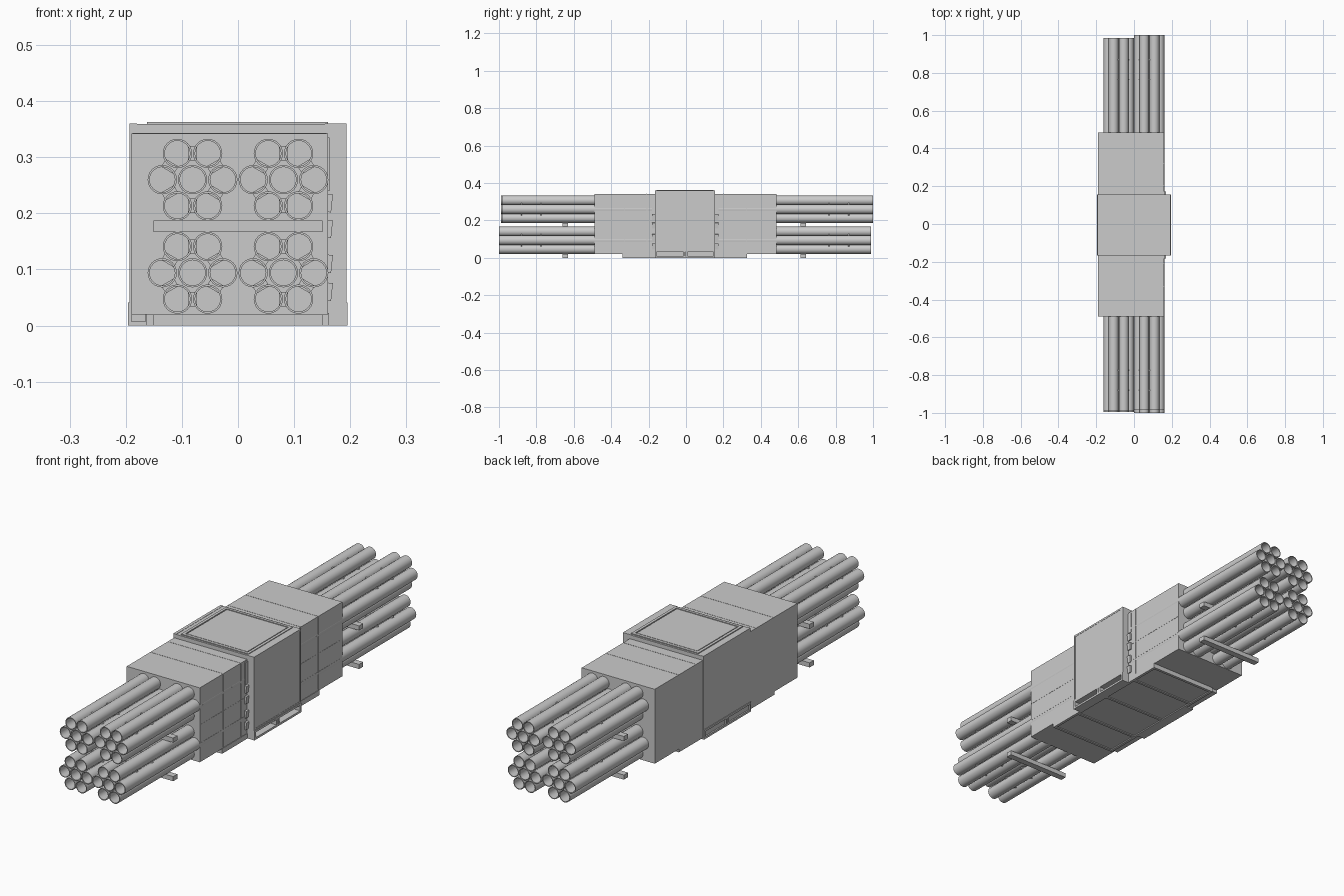
import bpy, bmesh, math
from mathutils import Matrix, Vector

if "Cube" in bpy.data.objects:
    bpy.data.objects.remove(bpy.data.objects["Cube"])


def add_box(bm, x0, x1, y0, y1, z0, z1):
    m = Matrix.Translation(((x0 + x1) / 2, (y0 + y1) / 2, (z0 + z1) / 2))
    m = m @ Matrix.Diagonal((x1 - x0, y1 - y0, z1 - z0, 1))
    bmesh.ops.create_cube(bm, size=1, matrix=m)


def finish(bm, name, smooth=False):
    bmesh.ops.recalc_face_normals(bm, faces=bm.faces)
    me = bpy.data.meshes.new(name)
    bm.to_mesh(me)
    bm.free()
    ob = bpy.data.objects.new(name, me)
    bpy.context.collection.objects.link(ob)
    if smooth:
        bpy.context.view_layer.objects.active = ob
        ob.select_set(True)
        bpy.ops.object.shade_smooth_by_angle(angle=math.radians(40))
        ob.select_set(False)
    return ob


def boxes(name, items):
    bm = bmesh.new()
    for b in items:
        add_box(bm, *b)
    return finish(bm, name)


def add_tube(bm, x, z, y0, y1, ro, ri, n=24):
    # open pipe: outer wall, two annular rims, bore
    rings = []
    for r, y in ((ro, y0), (ro, y1), (ri, y1), (ri, y0)):
        rings.append([bm.verts.new((x + r * math.cos(2 * math.pi * i / n), y,
                                    z + r * math.sin(2 * math.pi * i / n))) for i in range(n)])
    for k in range(4):
        a, b = rings[k], rings[(k + 1) % 4]
        for i in range(n):
            j = (i + 1) % n
            bm.faces.new((a[i], a[j], b[j], b[i]))


# Main casing
boxes("casing", [(-0.19, 0.16, -0.49, 0.485, 0.02, 0.342)])

# Tube clusters: seven hollow tubes each, held by small spacers
P = 0.054
CLUSTERS = {"upper_right": (0.081, 0.26, -0.985, 1.0), "upper_left": (-0.081, 0.26, -0.99, 0.985),
            "lower_right": (0.081, 0.094, -1.0, 0.99), "lower_left": (-0.081, 0.094, -0.995, 0.985)}
for label, (cx, cz, y0, y1) in CLUSTERS.items():
    spots = [(0, 0)] + [(P * math.cos(k * math.pi / 3), P * math.sin(k * math.pi / 3)) for k in range(6)]
    bm = bmesh.new()
    for dx, dz in spots:
        add_tube(bm, cx + dx, cz + dz, y0, y1, 0.026, 0.0225)
    finish(bm, "tubes_" + label, True)
    bm = bmesh.new()
    for y in (-0.88, -0.775, 0.765, 0.87):
        for k in range(6):
            a, b = Vector(spots[1 + k]), Vector(spots[1 + (k + 1) % 6])
            c = (a + b) / 2
            m = Matrix.Translation((cx + c.x, y, cz + c.y))
            m = m @ Matrix.Rotation(-math.atan2(c.y, c.x), 4, 'Y')
            bmesh.ops.create_cube(bm, size=1, matrix=m @ Matrix.Diagonal((0.026, 0.007, 0.016, 1)))
    finish(bm, "spacers_" + label)

# Cross bars under each tier of tubes
boxes("cross_bars", [(-0.151, 0.151, y - 0.014, y + 0.014, z, z + 0.02)
                     for y in (-0.645, 0.627) for z in (0.0, 0.167)])

# Central sleeve: side panels, top slab and raised lid
SY = (-0.166, 0.156)
boxes("sleeve_side_panels", [(0.155, 0.192, *SY, 0.04, 0.36), (-0.193, -0.18, *SY, 0.04, 0.36)])
boxes("sleeve_top", [(-0.193, 0.192, *SY, 0.335, 0.359)])


def rim(axis, level, h, a0, a1, b0, b1, w):
    # thin rectangular border on a z or x facing panel
    out = []
    for p0, p1, q0, q1 in ((a0, a1, b0, b0 + w), (a0, a1, b1 - w, b1),
                           (a0, a0 + w, b0 + w, b1 - w), (a1 - w, a1, b0 + w, b1 - w)):
        lo, hi = level, level + h
        out.append((p0, p1, q0, q1, lo, hi) if axis == 'z' else (lo, hi, p0, p1, q0, q1))
    return out


boxes("top_panel_rim", rim('z', 0.358, 0.005, -0.162, 0.16, -0.158, 0.148, 0.012))
boxes("top_panel", [(-0.146, 0.144, -0.142, 0.132, 0.356, 0.362)])
boxes("side_panel_rim", rim('x', 0.191, 0.002, *SY, 0.04, 0.36, 0.008))

# Open foot loops beneath the side panels
loops = []
for x0, x1 in ((0.16, 0.195), (-0.196, -0.163)):
    loops += [(x0, x1, SY[0], SY[1], 0.0, 0.009), (x0, x1, SY[0], SY[1], 0.032, 0.041)]
    loops += [(x0, x1, y, y + 0.009, 0.009, 0.032) for y in (SY[0], -0.014, -0.002, SY[1] - 0.009)]
boxes("foot_loops", loops)

# Base tray with edge rails and cross ribs
boxes("base_tray", [(-0.15, 0.15, -0.34, 0.325, 0.004, 0.021)])
boxes("base_rails", [(x, x + 0.012, -0.34, 0.325, 0.0, 0.022) for x in (-0.163, 0.15)])
boxes("base_left_skirt", [(-0.19, -0.165, -0.335, 0.32, 0.006, 0.021)])
boxes("base_ribs", [(-0.151, 0.151, y, y + 0.012, 0.0, 0.006) for y in (-0.34, -0.19, -0.006, 0.178, 0.313)])

# Latches along the casing side, next to the sleeve
bm = bmesh.new()
for y in (-0.174, 0.164):
    for z in (0.06, 0.11, 0.172, 0.218):
        m = Matrix.Translation((0.163, y, z)) @ Matrix.Rotation(math.radians(6), 4, 'Y')
        bmesh.ops.create_cube(bm, size=1, matrix=m @ Matrix.Diagonal((0.009, 0.018, 0.032, 1)))
    add_box(bm, 0.158, 0.163, y - 0.009, y + 0.009, 0.24, 0.335)
finish(bm, "latches")

# Fine seams on the casing: top cross lines and side grid
seams = [(-0.188, 0.158, y, y + 0.002, 0.341, 0.3428) for y in (-0.33, -0.21, 0.2, 0.32)]
for s0, s1 in ((-0.485, -0.185), (0.175, 0.48)):
    seams += [(0.159, 0.1608, s0, s1, z, z + 0.002) for z in (0.1, 0.18, 0.26)]
seams += [(0.159, 0.1608, y, y + 0.003, 0.025, 0.338) for y in (-0.33, -0.21, 0.2, 0.32)]
boxes("casing_seams", seams)
